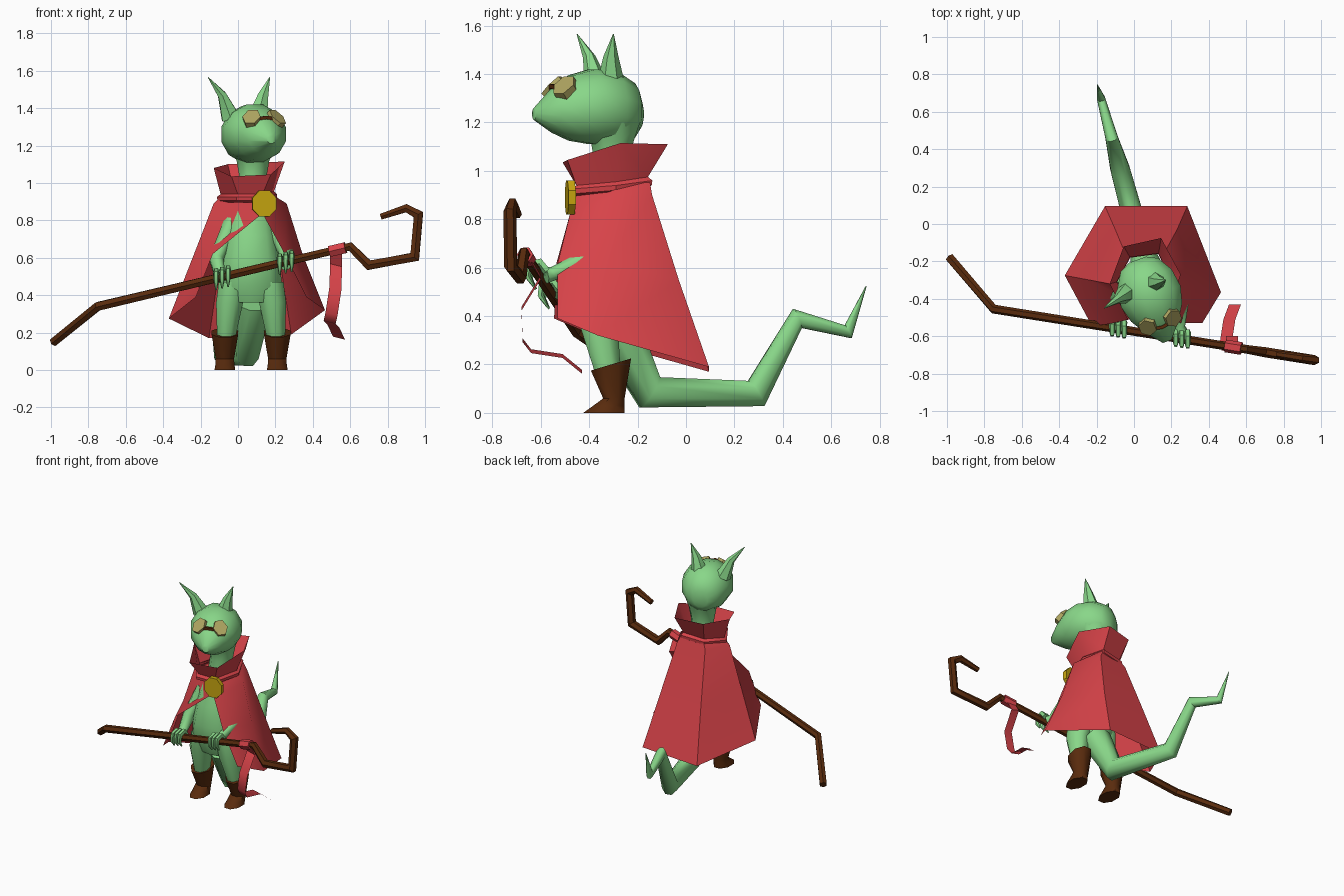
import bpy, bmesh, math
from mathutils import Vector, Matrix

def material(name, rgb):
    m = bpy.data.materials.new(name)
    m.diffuse_color = (*rgb, 1)
    return m

GREEN = material("skin green", (0.25, 0.68, 0.25))
RED = material("cape red", (0.68, 0.056, 0.066))
BROWN = material("dark brown", (0.10, 0.024, 0.004))
GOLD = material("gold", (0.57, 0.38, 0.005))
LENS = material("lens tan", (0.43, 0.38, 0.12))

def make(name, bm, mat, angle=50, recalc=True):
    if recalc:
        bmesh.ops.recalc_face_normals(bm, faces=bm.faces)
    me = bpy.data.meshes.new(name)
    bm.to_mesh(me)
    bm.free()
    ob = bpy.data.objects.new(name, me)
    bpy.context.collection.objects.link(ob)
    me.materials.append(mat)
    bpy.ops.object.select_all(action='DESELECT')
    ob.select_set(True)
    bpy.context.view_layer.objects.active = ob
    bpy.ops.object.shade_smooth_by_angle(angle=math.radians(angle))
    return ob

def sheet(name, rows, mat, cyclic=False, caps=False, angle=50):
    """Skin a list of equal-length point rows."""
    bm = bmesh.new()
    vs = [[bm.verts.new(p) for p in r] for r in rows]
    n = len(rows[0])
    for a, b in zip(vs, vs[1:]):
        for i in range(n if cyclic else n - 1):
            j = (i + 1) % n
            bm.faces.new((a[i], a[j], b[j], b[i]))
    if caps:
        bm.faces.new(vs[0])
        bm.faces.new(vs[-1])
    return make(name, bm, mat, angle)

def tube(name, pts, radii, mat, n=6, ref=(0, 1, 0), axis=None, angle=50):
    """Loft rings along a path; the bends are mitred across ref."""
    pts = [Vector(p) for p in pts]
    ref = Vector(ref)
    rows = []
    for i, p in enumerate(pts):
        d0 = (p - pts[max(i - 1, 0)]).normalized()
        d1 = (pts[min(i + 1, len(pts) - 1)] - p).normalized()
        t = Vector(axis) if axis else (d0 + d1).normalized()
        k = 1 if axis or not 0 < i < len(pts) - 1 else min(1.4, 1 / max(t.dot(d1), 0.1))
        u = t.cross(ref).normalized()
        v = t.cross(u)
        r = radii[i]
        ru, rv = r if isinstance(r, tuple) else (r * k, r)
        rows.append([p + u * ru * math.cos(a) + v * rv * math.sin(a)
                     for a in [2 * math.pi * (j + 0.5) / n for j in range(n)]])
    return sheet(name, rows, mat, True, True, angle)

def disc(name, loc, normal, rx, ry, depth, n, mat):
    bm = bmesh.new()
    bmesh.ops.create_cone(bm, cap_ends=True, segments=n, radius1=1, radius2=1, depth=depth)
    q = Vector(normal).to_track_quat('Z', 'Y').to_matrix().to_4x4()
    bm.transform(Matrix.Translation(loc) @ q @ Matrix.Diagonal((rx, ry, 1, 1))
                 @ Matrix.Rotation(math.pi / n, 4, 'Z'))
    return make(name, bm, mat, 30)

CX = 0.07
UP = (0, 0, 1)

# torso and neck
tube("torso", [(CX, -0.35, 0.36), (CX, -0.355, 0.45), (CX, -0.365, 0.58), (CX, -0.35, 0.72),
               (CX, -0.33, 0.85), (CX, -0.32, 0.95)],
     [(0.13, 0.08), (0.175, 0.115), (0.16, 0.125), (0.14, 0.115), (0.12, 0.095), (0.08, 0.075)],
     GREEN, 10, axis=UP)
tube("neck", [(CX, -0.31, 0.9), (0.08, -0.305, 1.03), (0.08, -0.305, 1.12), (0.08, -0.31, 1.2)],
     [0.085, 0.078, 0.095, 0.13], GREEN, 8, axis=UP)

# head, turned a little to its left
HEAD = Matrix.Translation((0.08, -0.36, 0)) @ Matrix.Rotation(math.radians(20), 4, 'Z')
prof = [(0.18, 1.235, 0.05, 0.06), (0.15, 1.25, 0.11, 0.115), (0.07, 1.26, 0.16, 0.155),
        (-0.03, 1.265, 0.175, 0.16), (-0.12, 1.26, 0.15, 0.14), (-0.2, 1.25, 0.1, 0.095),
        (-0.285, 1.235, 0.025, 0.025)]
tube("head", [(0, y, z) for y, z, a, b in prof], [(a, b) for y, z, a, b in prof],
     GREEN, 12, ref=UP, axis=(0, -1, 0)).data.transform(HEAD)
tube("left_ear", [(-0.04, -0.37, 1.35), (-0.085, -0.40, 1.47), (-0.16, -0.45, 1.565)],
     [0.055, 0.026, 0.002], GREEN, 6)
tube("right_ear", [(0.105, -0.31, 1.35), (0.135, -0.31, 1.47), (0.17, -0.30, 1.565)],
     [0.06, 0.032, 0.002], GREEN, 6)

# goggles
for s, side in ((-1, "left"), (1, "right")):
    disc(side + "_lens", (s * 0.068, -0.172, 1.343), (s * 0.4, -0.6, 0.72),
         0.05, 0.058, 0.035, 6, LENS).data.transform(HEAD)
tube("goggle_bridge", [(-0.05, -0.195, 1.342), (0, -0.205, 1.35), (0.05, -0.195, 1.342)],
     [0.012] * 3, BROWN, 4).data.transform(HEAD)

# legs and boots
for s, side in ((-1, "left"), (1, "right")):
    tube(side + "_leg", [(CX + s * 0.095, -0.355, 0.47), (CX + s * 0.115, -0.36, 0.36),
                         (CX + s * 0.135, -0.32, 0.15)],
         [(0.085, 0.1), (0.078, 0.085), (0.05, 0.055)], GREEN, 8, axis=UP)
    x = CX + s * 0.14
    boot = tube(side + "_boot", [(x, -0.31, 0.2), (x, -0.298, 0.06), (x, -0.318, 0.03), (x, -0.34, 0)],
                [(0.077, 0.09), (0.053, 0.048), (0.055, 0.07), (0.06, 0.092)], BROWN, 8, axis=UP)
    for v in boot.data.vertices:
        if v.co.z > 0.15:
            v.co.z += (v.co.y + 0.31) * 0.3

# tail with angular bends
tail = [(-0.29, 0.36), (-0.15, 0.085), (0.29, 0.08), (0.46, 0.39), (0.67, 0.335), (0.745, 0.525)]
tube("tail", [(0.005 - 0.27 * y, y, z) for y, z in tail],
     [0.1, 0.068, 0.056, 0.036, 0.024, 0.002], GREEN, 8, ref=(1, 0.27, 0))

# cape columns, from the front left edge around the back to the front right edge
cape = [
    [(0.09, -0.46, 0.93), (0.11, -0.48, 0.82), (-0.135, -0.535, 0.62), (-0.225, -0.545, 0.39)],
    [(-0.10, -0.31, 0.92), (-0.13, -0.32, 0.89), (-0.235, -0.30, 0.62), (-0.37, -0.275, 0.275)],
    [(-0.02, -0.17, 0.95), (-0.05, -0.15, 0.90), (-0.10, -0.03, 0.55), (-0.155, 0.095, 0.17)],
    [(0.14, -0.15, 0.96), (0.17, -0.14, 0.90), (0.23, -0.03, 0.55), (0.285, 0.095, 0.19)],
    [(0.195, -0.29, 0.93), (0.26, -0.31, 0.89), (0.345, -0.33, 0.62), (0.465, -0.365, 0.32)],
    [(0.12, -0.46, 0.93), (0.14, -0.48, 0.82), (0.25, -0.53, 0.62), (0.365, -0.53, 0.39)]]
sheet("cape", cape, RED)

# collar with a rolled base
base = [(0.0, -0.45, 0.94), (-0.09, -0.31, 0.94), (-0.02, -0.18, 0.96),
        (0.13, -0.16, 0.975), (0.19, -0.29, 0.955), (0.13, -0.45, 0.94)]
rim = [(-0.035, -0.51, 1.035), (-0.13, -0.32, 1.08), (-0.055, -0.12, 1.10),
       (0.145, -0.075, 1.11), (0.25, -0.27, 1.115), (0.175, -0.49, 1.045)]

def ring(k, dz):
    return [(0.06 + (x - 0.06) * k, -0.3 + (y + 0.3) * k, z + dz) for x, y, z in base]

sheet("collar", [ring(1.0, -0.045), ring(1.13, -0.035), ring(1.15, -0.015), ring(1.02, 0), rim],
      RED, True, angle=40)
disc("clasp", (0.14, -0.478, 0.89), (0.12, -1, 0), 0.07, 0.076, 0.03, 8, GOLD)

# staff with a bent foot and an angular crook
def on_staff(x):
    return Vector((x, -0.455 - 0.159 * (x + 0.75), 0.34 + 0.237 * (x + 0.75)))

crook = [(0.70, 0.56), (0.945, 0.605), (0.965, 0.83), (0.9, 0.865), (0.765, 0.82)]
tube("staff", [(-0.985, -0.18, 0.15), on_staff(-0.75), on_staff(0.6)]
     + [(x, on_staff(x).y, z) for x, z in crook],
     [0.026, 0.025, 0.023, 0.027, 0.027, 0.027, 0.023, 0.018], BROWN, 6, angle=30)

# arms and hands gripping the staff
arms = {"left": [(-0.03, -0.35, 0.8), (-0.115, -0.4, 0.59), (-0.095, -0.52, 0.5)],
        "right": [(0.17, -0.35, 0.8), (0.255, -0.41, 0.63), (0.245, -0.55, 0.575)]}
for side, pts in arms.items():
    grip = on_staff(pts[2][0] + 0.01)
    tube(side + "_arm", pts + [grip + Vector((0, 0.035, -0.01))],
         [0.045, 0.042, 0.03, 0.036], GREEN, 8, ref=(1, 0, 0))
    for i, off in enumerate((-0.032, 0, 0.032)):
        c = grip + Vector((off, -0.159 * off, 0.237 * off))
        curl = [(0.045, 0.0), (0.015, 0.037), (-0.03, 0.027), (-0.036, -0.02), (-0.01, -0.06)]
        tube(f"{side}_finger_{i + 1}", [c + Vector((0, y, z)) for y, z in curl],
             [0.018, 0.017, 0.015, 0.013, 0.005], GREEN, 5, ref=(1, 0, 0))

# ribbon tied round the staff
tube("ribbon_knot", [on_staff(0.49), on_staff(0.575)], [0.034, 0.034], RED, 6, angle=30)
path = [(0.525, -0.64, 0.63), (0.525, -0.60, 0.56), (0.52, -0.68, 0.43), (0.50, -0.675, 0.3),
        (0.49, -0.64, 0.255), (0.51, -0.51, 0.235), (0.54, -0.43, 0.17)]
sheet("ribbon", [[(x - 0.032, y, z + 0.008), (x + 0.032, y, z - 0.008)] for x, y, z in path], RED)
